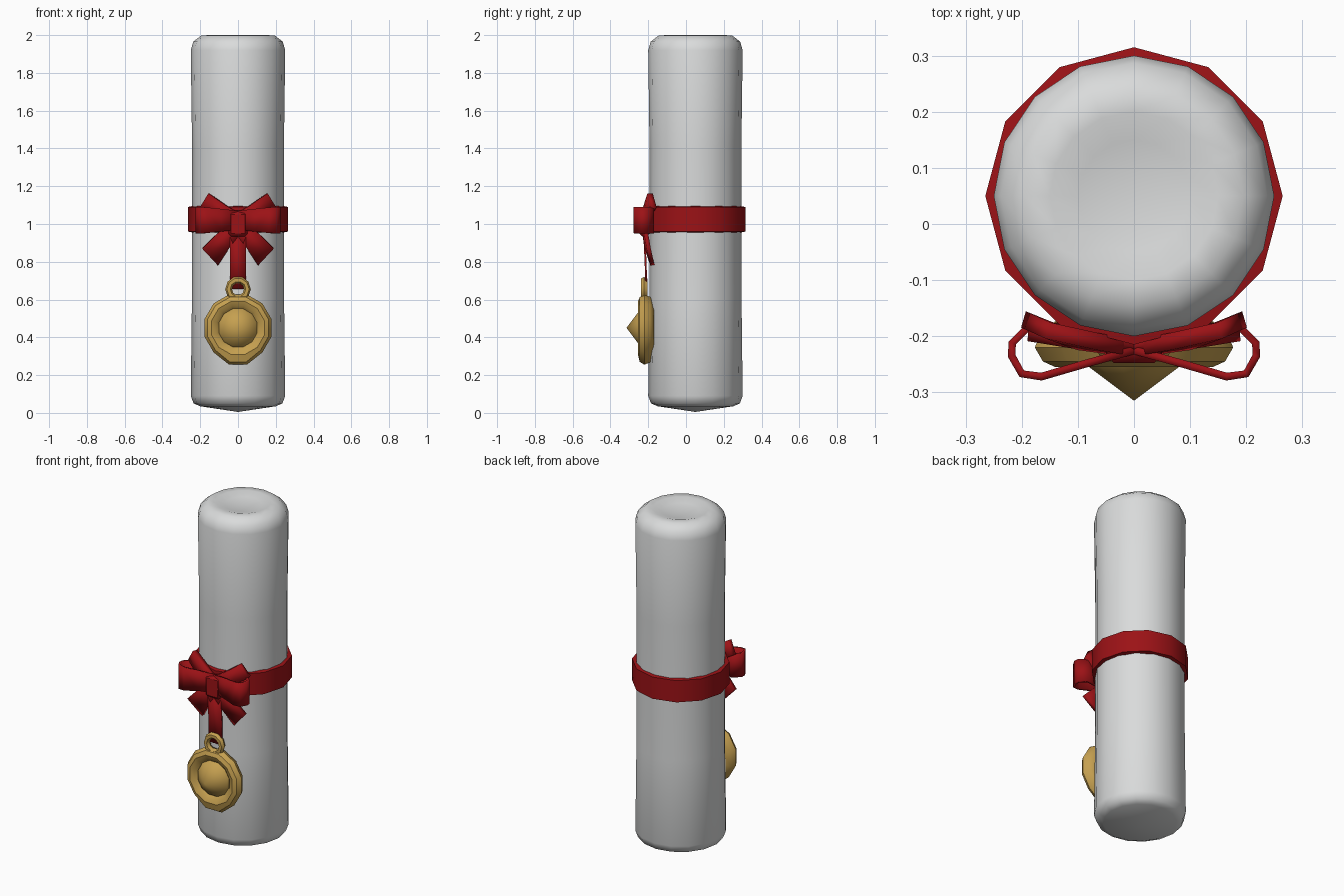
import bpy, bmesh, math
from mathutils import Vector, Matrix

cube = bpy.data.objects.get("Cube")
if cube:
    bpy.data.objects.remove(cube)


def material(name, rgb):
    m = bpy.data.materials.new(name)
    m.use_nodes = True
    m.diffuse_color = (*rgb, 1)
    m.node_tree.nodes["Principled BSDF"].inputs["Base Color"].default_value = (*rgb, 1)
    return m


PAPER = material("paper_white", (0.7, 0.71, 0.71))
RED = material("ribbon_red", (0.33, 0.006, 0.008))
GOLD = material("medal_gold", (0.56, 0.35, 0.08))


def add(name, bm, mat, angle=40):
    bmesh.ops.recalc_face_normals(bm, faces=bm.faces)
    me = bpy.data.meshes.new(name)
    bm.to_mesh(me)
    bm.free()
    me.materials.append(mat)
    ob = bpy.data.objects.new(name, me)
    bpy.context.collection.objects.link(ob)
    bpy.ops.object.select_all(action='DESELECT')
    ob.select_set(True)
    bpy.context.view_layer.objects.active = ob
    bpy.ops.object.shade_smooth_by_angle(angle=math.radians(angle))
    return ob


def lathe(name, profile, sides, mat, matrix, closed=False, angle=40):
    """Spin (radius, height) pairs around the local z axis."""
    bm = bmesh.new()
    rings = []
    for r, h in profile:
        n = sides if r > 0 else 1
        turn = 2 * math.pi / sides
        rings.append([bm.verts.new((r * math.cos(i * turn), r * math.sin(i * turn), h))
                      for i in range(n)])
    pairs = list(zip(rings, rings[1:]))
    if closed:
        pairs.append((rings[-1], rings[0]))
    for a, b in pairs:
        for i in range(sides):
            j = (i + 1) % sides
            quad = [a[i % len(a)], a[j % len(a)], b[j % len(b)], b[i % len(b)]]
            bm.faces.new(list(dict.fromkeys(quad)))
    bm.transform(matrix)
    return add(name, bm, mat, angle)


def ribbon(name, path, across, thickness=0.014, angle=40):
    """Strip along a path; across gives the half-width vector at each point."""
    bm = bmesh.new()
    rows = [(bm.verts.new(Vector(p) - Vector(a)), bm.verts.new(Vector(p) + Vector(a)))
            for p, a in zip(path, across)]
    for (a, b), (c, d) in zip(rows, rows[1:]):
        bm.faces.new((a, b, d, c))
    ob = add(name, bm, RED, angle)
    mod = ob.modifiers.new("thickness", 'SOLIDIFY')
    mod.thickness = thickness
    mod.offset = 0
    return ob


# Rolled paper and the band around it
axis = Matrix.Translation((0, 0.05, 0))
lathe("paper_roll", [(0, 0.005), (0.2, 0.035), (0.235, 0.05), (0.25, 0.09), (0.244, 0.6),
                     (0.243, 1.4), (0.25, 1.92), (0.237, 1.965), (0.195, 1.998),
                     (0.15, 2.0), (0.1, 1.985), (0, 1.98)], 16, PAPER, axis, angle=60)
lathe("ribbon_band", [(0.24, 0.955), (0.265, 0.96), (0.265, 1.09), (0.24, 1.095)],
      12, RED, axis, closed=True)

# Bow loops and tails, one set on each side
for s, side in ((1, "left"), (-1, "right")):
    loop = [(0, -0.225), (0.09, -0.25), (0.165, -0.272), (0.2, -0.267), (0.218, -0.235),
            (0.217, -0.212), (0.18, -0.175), (0.12, -0.195), (0, -0.22)]
    half = [0.05, 0.06, 0.068, 0.07, 0.07, 0.07, 0.07, 0.06, 0.05]
    ribbon("bow_loop_" + side, [(s * x, y, 1.02) for x, y in loop],
           [(0, 0, h) for h in half])
    ribbon("upper_tail_" + side,
           [(0, -0.222, 1.02), (s * 0.08, -0.21, 1.06), (s * 0.175, -0.18, 1.125)],
           [(s * -0.01, 0, 0.035), (s * -0.018, 0, 0.038), (s * -0.022, -0.01, 0.036)], 0.03)
    ribbon("lower_tail_" + side,
           [(0, -0.222, 0.99), (s * 0.08, -0.21, 0.91), (s * 0.147, -0.188, 0.827)],
           [(s * 0.025, 0, 0.025), (s * 0.036, 0, 0.034), (s * 0.042, -0.01, 0.045)], 0.022)

# Knot in the middle of the bow
bm = bmesh.new()
bmesh.ops.create_cube(bm, size=1)
bm.transform(Matrix.Translation((0, -0.22, 1.0)) @ Matrix.Diagonal((0.1, 0.055, 0.13, 1)))
bmesh.ops.bevel(bm, geom=bm.edges[:], offset=0.014, segments=1, affect='EDGES')
add("bow_knot", bm, RED)

# Strip holding the medal
ribbon("hanging_strip", [(0, -0.222, 0.96), (0, -0.214, 0.8), (0, -0.21, 0.655)],
       [(0.043, 0, 0)] * 3, 0.01)

# Medal disc with rolled rim and a pointed centre, facing the front
facing = Matrix.Translation((0, -0.2, 0.45)) @ Matrix.Rotation(math.pi / 2, 4, 'X')
lathe("medal", [(0, -0.03), (0.14, -0.03), (0.17, -0.01), (0.183, 0.02), (0.168, 0.045),
                (0.145, 0.055), (0.12, 0.045), (0.105, 0.03), (0.098, 0.044), (0, 0.115)],
      12, GOLD, facing @ Matrix.Rotation(math.pi / 12, 4, 'Z'), angle=35)

# Rim drops to a soft point at the bottom
lip = bpy.data.objects["medal"].data
for v in lip.vertices:
    if v.co.z < 0.29:
        v.co.z -= 0.018

# Ring at the top of the medal
tube = [(0.05 + 0.018 * math.cos(a), 0.02 * math.sin(a))
        for a in (i * math.pi / 3 for i in range(6))]
lathe("medal_ring", tube, 10, GOLD,
      Matrix.Translation((0, -0.222, 0.655)) @ Matrix.Rotation(math.pi / 2, 4, 'X'),
      closed=True)
